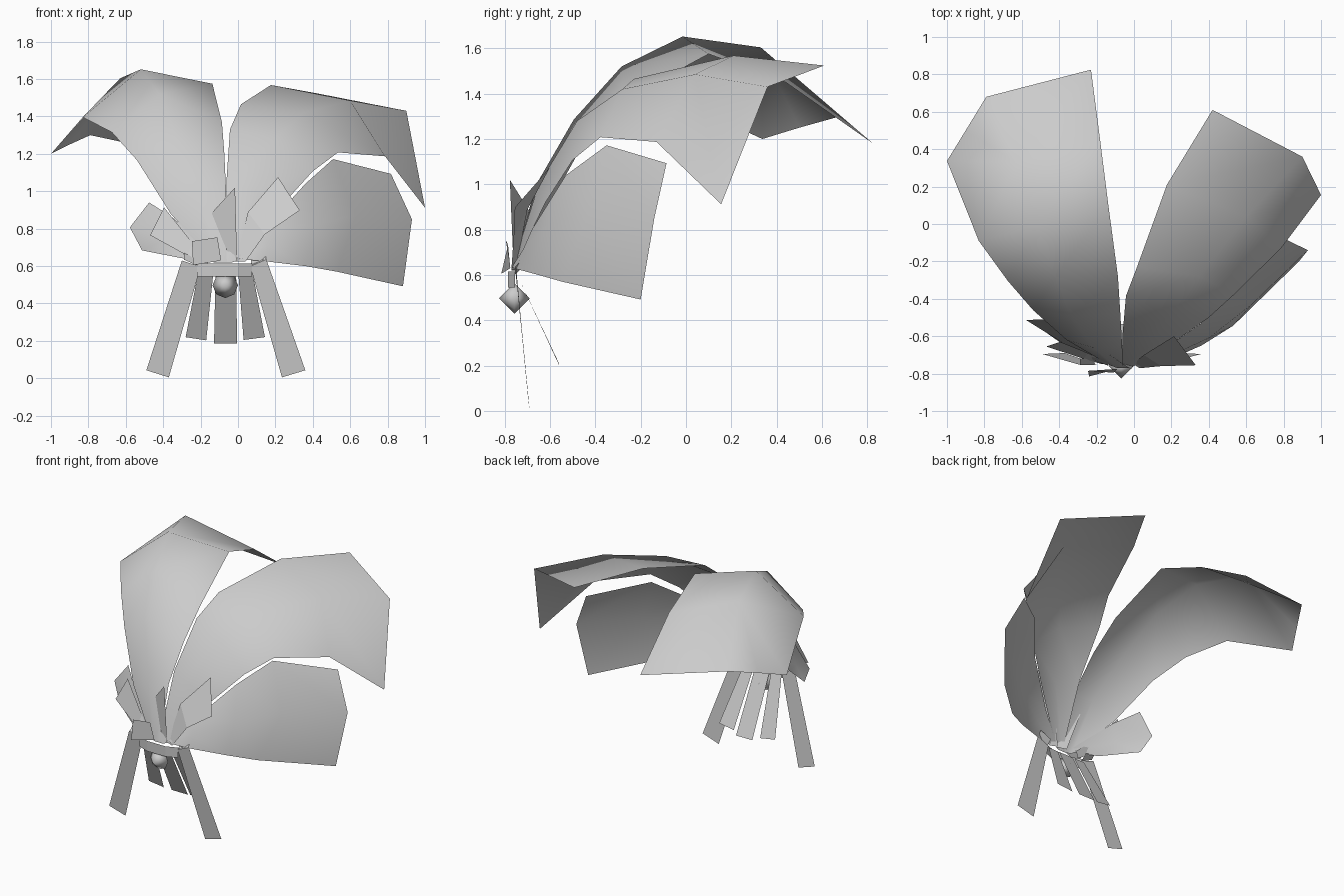
import bpy
import bmesh
from mathutils import Vector, Matrix
import math

cube = bpy.data.objects.get("Cube")
if cube:
    bpy.data.objects.remove(cube, do_unlink=True)

# Single plain grey material
grey = bpy.data.materials.new("plain grey")
grey.use_nodes = True
COLOUR = (0.6, 0.6, 0.6, 1.0)
grey.diffuse_color = COLOUR
grey.node_tree.nodes["Principled BSDF"].inputs["Base Color"].default_value = COLOUR


def finish(name, bm, smooth):
    """Turn a bmesh into a named, coloured object."""
    mesh = bpy.data.meshes.new(name)
    bm.to_mesh(mesh)
    bm.free()
    mesh.materials.append(grey)
    for p in mesh.polygons:
        p.use_smooth = smooth
    obj = bpy.data.objects.new(name, mesh)
    bpy.context.collection.objects.link(obj)
    return obj


def sheet(name, rows, smooth=True):
    """Loft an open sheet through rows of points running base to tip."""
    bm = bmesh.new()
    grid = [[bm.verts.new(p) for p in row] for row in rows]
    for a, b in zip(grid, grid[1:]):
        for i in range(len(a) - 1):
            bm.faces.new((a[i], a[i + 1], b[i + 1], b[i]))
    return finish(name, bm, smooth)


# Large petals: each row is one edge, the ridge, the other edge
sheet("right_tall_petal", [
    [(-.13, -.755, .62), (-.09, -.77, .62), (-.06, -.77, .62)],
    [(-.36, -.62, .88), (-.22, -.66, 1.00), (-.063, -.66, .98)],
    [(-.54, -.46, 1.166), (-.33, -.495, 1.286), (-.073, -.48, 1.20)],
    [(-.674, -.305, 1.315), (-.42, -.284, 1.52), (-.086, -.28, 1.37)],
    [(-.83, -.09, 1.396), (-.52, -.015, 1.652), (-.137, .10, 1.575)],
    [(-1.0, .337, 1.20), (-.63, .33, 1.604), (-.18, .44, 1.45)],
    [(-.90, .50, 1.25), (-.79, .68, 1.30), (-.23, .825, 1.18)],
])
sheet("left_tall_petal", [
    [(-.065, -.77, .62), (-.03, -.77, .62), (.0, -.76, .63)],
    [(-.062, -.60, 1.05), (.09, -.65, 1.00), (.23, -.62, .92)],
    [(-.043, -.385, 1.33), (.20, -.48, 1.28), (.40, -.50, 1.107)],
    [(.016, -.23, 1.465), (.35, -.28, 1.42), (.535, -.377, 1.208)],
    [(.176, .21, 1.568), (.60, .04, 1.485), (.786, -.13, 1.187)],
    [(.42, .61, 1.524), (.90, .36, 1.43), (1.0, .155, .912)],
])
sheet("left_low_petal", [
    [(.0, -.75, .65), (.02, -.765, .64), (.03, -.77, .635)],
    [(.144, -.68, .80), (.16, -.72, .71), (.144, -.745, .626)],
    [(.36, -.53, 1.04), (.40, -.61, .82), (.36, -.65, .60)],
    [(.508, -.35, 1.172), (.63, -.43, .87), (.53, -.544, .57)],
    [(.818, -.086, 1.093), (.93, -.14, .85), (.882, -.20, .492)],
])
sheet("right_low_petal", [
    [(-.13, -.74, .66), (-.14, -.755, .65), (-.13, -.76, .635)],
    [(-.35, -.62, .86), (-.39, -.63, .74), (-.30, -.70, .642)],
    [(-.475, -.51, .94), (-.578, -.513, .807), (-.513, -.55, .684)],
])

# Small upright blades around the centre
sheet("middle_blade", [
    [(-.075, -.74, .625), (-.005, -.76, .625)],
    [(-.144, -.69, .88), (-.016, -.777, 1.02)],
], False)
sheet("left_blade", [
    [(-.01, -.75, .625), (.04, -.77, .625)],
    [(.053, -.70, .888), (.144, -.76, .77)],
    [(.214, -.60, 1.075), (.33, -.755, .898)],
], False)
sheet("right_blade", [
    [(-.15, -.735, .64), (-.17, -.75, .60)],
    [(-.246, -.69, .727), (-.27, -.72, .655)],
    [(-.395, -.63, .914), (-.47, -.655, .765)],
], False)
sheet("folded_blade", [
    [(-.09, -.775, .63), (-.24, -.815, .605)],
    [(-.11, -.795, .754), (-.246, -.785, .733)],
], False)

# Hanging strips: top pair then bottom pair
strips = {
    "right_outer_strip": [(-.30, -.75, .63), (-.20, -.75, .595),
                          (-.37, -.69, .005), (-.49, -.695, .043)],
    "left_outer_strip": [(.064, -.75, .605), (.15, -.75, .64),
                         (.36, -.695, .043), (.235, -.69, .005)],
    "right_inner_strip": [(-.21, -.735, .58), (-.13, -.735, .58),
                          (-.17, -.56, .203), (-.28, -.565, .22)],
    "middle_strip": [(-.12, -.735, .58), (-.01, -.735, .58),
                     (-.005, -.535, .187), (-.128, -.535, .187)],
    "left_inner_strip": [(.0, -.735, .58), (.075, -.735, .58),
                         (.144, -.565, .22), (.03, -.56, .205)],
}
for name, (a, b, c, d) in strips.items():
    sheet(name, [[a, b], [d, c]], False)

# Narrow band tying the strips together, and short end tabs
band = [(-.22, -.755), (-.14, -.785), (0, -.785), (.075, -.755)]
sheet("tie_band", [[(x, y, z) for x, y in band] for z in (.545, .615)], False)
for name, s in (("right_tab", -1), ("left_tab", 1)):
    sheet(name, [[(-.07 + s * x, -.755 + d, z + d) for x, z in ((.14, .60), (.22, .635))]
                 for d in (0, .035)], False)

# Faceted bead hanging below the band, pointed front and back
bm = bmesh.new()
bmesh.ops.create_uvsphere(bm, u_segments=8, v_segments=2, radius=.068)
bmesh.ops.transform(bm, verts=bm.verts, matrix=Matrix.Translation(Vector((-.068, -.757, .497)))
                    @ Matrix.Rotation(math.pi / 2, 4, 'X'))
finish("bead", bm, True)
